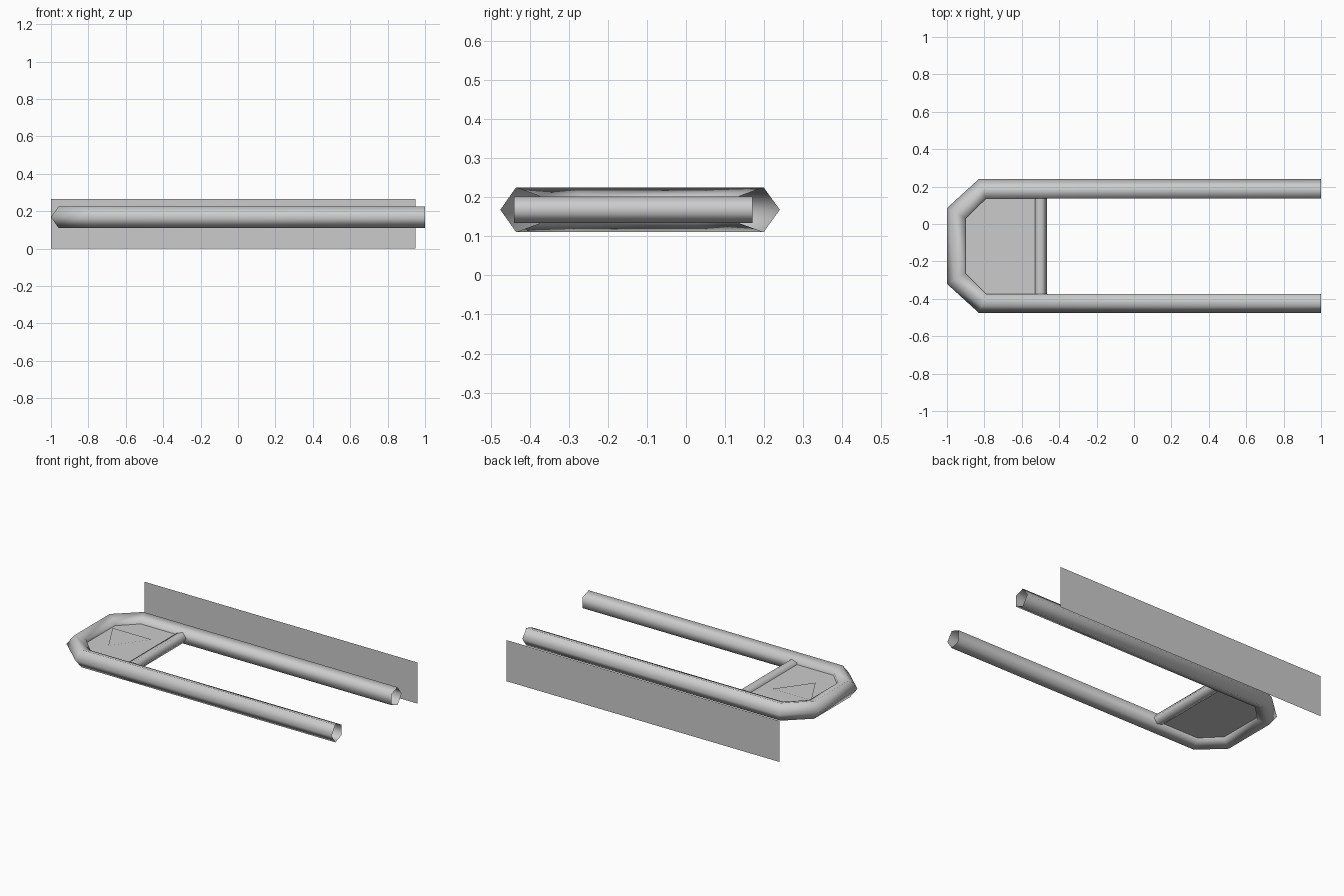
import bpy
import math

if "Cube" in bpy.data.objects:
    bpy.data.objects.remove(bpy.data.objects["Cube"])

ZC = 0.168


def make(name, verts, faces, smooth=False):
    me = bpy.data.meshes.new(name)
    me.from_pydata(verts, [], faces)
    me.update()
    ob = bpy.data.objects.new(name, me)
    bpy.context.collection.objects.link(ob)
    for p in me.polygons:
        p.use_smooth = smooth
    return ob


def skin(rings):
    # bridge successive closed rings with quads, ends left open
    n = len(rings[0])
    verts = [v for r in rings for v in r]
    faces = [(i * n + j, i * n + (j + 1) % n, (i + 1) * n + (j + 1) % n, (i + 1) * n + j)
             for i in range(len(rings) - 1) for j in range(n)]
    return verts, faces


# U-shaped five-sided tube: outer and inner outlines, profile blends between them
outer = [(1, .24), (-.83, .24), (-1, .085), (-1, -.32), (-.83, -.475), (1, -.475)]
inner = [(1, .137), (-.79, .137), (-.9, .03), (-.9, -.265), (-.79, -.375), (1, -.375)]
profile = [(0, 0), (.4, .057), (1, .035), (1, -.035), (.4, -.057)]


def blend(i, t):
    return [a + (b - a) * t for a, b in zip(outer[i], inner[i])]


make("frame_tube", *skin([[(*blend(i, t), ZC + z) for t, z in profile] for i in range(6)]), smooth=True)

# Cross bar joining the two rails
r = .036
ring = [(r * math.cos(math.tau * k / 5), r * math.sin(math.tau * k / 5)) for k in range(5)]
make("cross_bar", *skin([[(-.501 + x, y, ZC + z) for x, z in ring] for y in (-.44, .17)]), smooth=True)


# Flat panel filling the closed end of the frame, recessed below the tube's rim
def sheet(name, outline, z):
    return make(name, [(x, y, z) for x, y in outline], [tuple(range(len(outline)))])


def prism(name, outline, z0, z1):
    n = len(outline)
    verts, faces = skin([[(x, y, z) for x, y in outline] for z in (z0, z1)])
    return make(name, verts, faces + [tuple(range(n))[::-1], tuple(range(n, 2 * n))])


panel = [(-.525, .15)] + [blend(i, .95) for i in range(1, 5)] + [(-.525, -.385)]
prism("end_panel", panel, .153, .178)

# Thin flat inlays on the upper and lower faces of the panel
sheet("upper_triangle_inlay", [(-.888, -.01), (-.768, -.225), (-.609, -.01)], .182)
sheet("lower_bar_inlay", [(-.81, -.09), (-.56, -.09), (-.56, -.15), (-.81, -.15)], .149)

# Upright sheet standing behind the frame
make("back_sheet", [(-1, .475, 0), (.95, .475, 0), (.95, .475, .265), (-1, .475, .265)], [(0, 1, 2, 3)])
